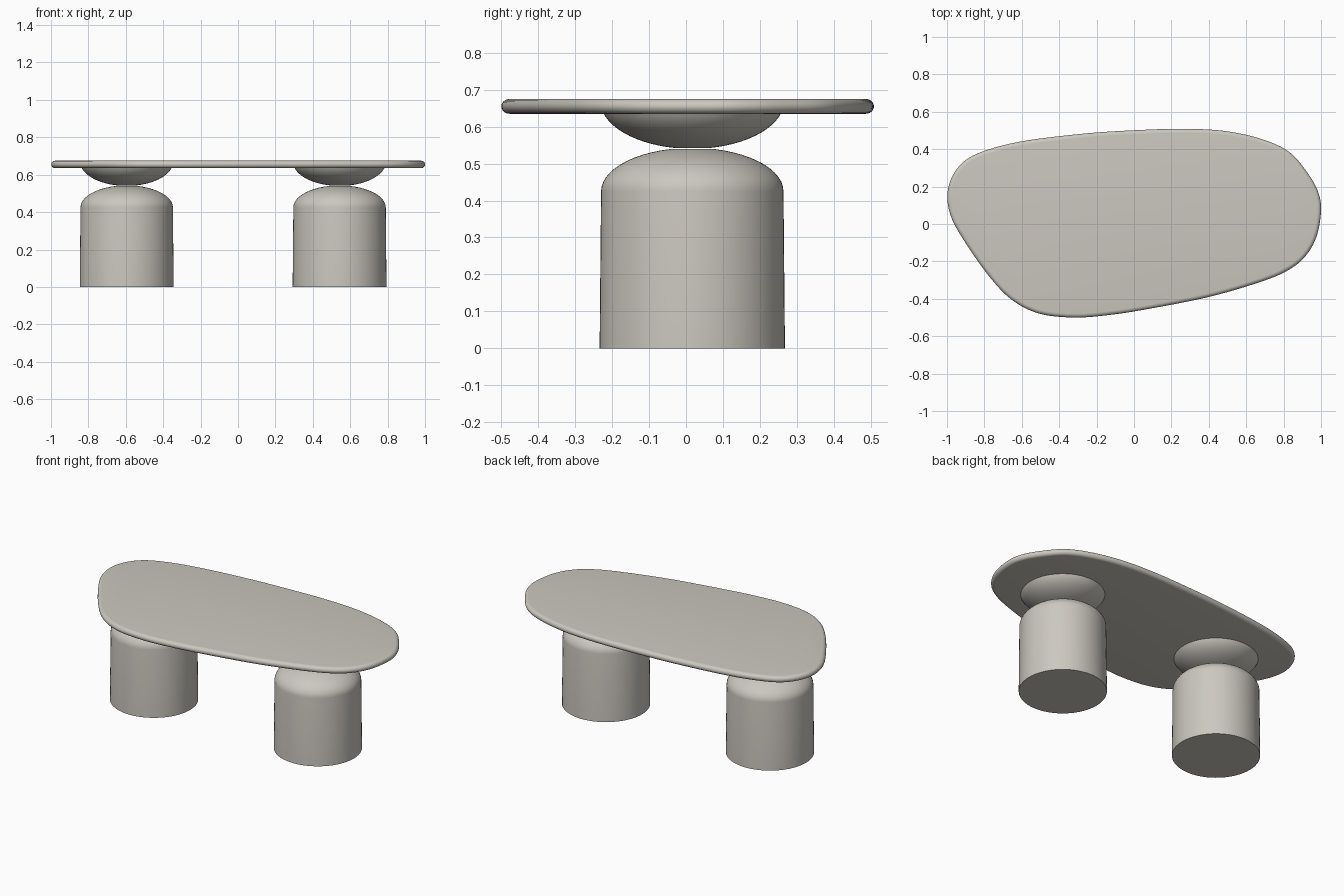
import bpy, bmesh, math
from mathutils import Vector

if "Cube" in bpy.data.objects:
    bpy.data.objects.remove(bpy.data.objects["Cube"])

stone = bpy.data.materials.new("warm grey stone")
stone.diffuse_color = (0.60, 0.575, 0.52, 1)
stone.use_nodes = True
stone.node_tree.nodes["Principled BSDF"].inputs["Base Color"].default_value = stone.diffuse_color


def loft(name, rings):
    """Skin a stack of closed rings and cap both ends."""
    bm = bmesh.new()
    loops = [[bm.verts.new(p) for p in ring] for ring in rings]
    n = len(loops[0])
    for a, b in zip(loops, loops[1:]):
        for i in range(n):
            j = (i + 1) % n
            bm.faces.new((a[i], a[j], b[j], b[i]))
    bm.faces.new(loops[0][::-1])
    bm.faces.new(loops[-1])
    bmesh.ops.recalc_face_normals(bm, faces=bm.faces[:])
    me = bpy.data.meshes.new(name)
    bm.to_mesh(me)
    bm.free()
    me.materials.append(stone)
    ob = bpy.data.objects.new(name, me)
    bpy.context.collection.objects.link(ob)
    bpy.ops.object.select_all(action='DESELECT')
    ob.select_set(True)
    bpy.context.view_layer.objects.active = ob
    bpy.ops.object.shade_smooth_by_angle(angle=math.radians(35))
    return ob


def smooth_closed(pts, steps):
    """Closed Catmull-Rom curve through the points."""
    out, n = [], len(pts)
    for i in range(n):
        a, b, c, d = (Vector(pts[(i + k) % n]) for k in (-1, 0, 1, 2))
        for s in range(steps):
            t = s / steps
            out.append(0.5 * (2 * b + (c - a) * t + (2 * a - 5 * b + 4 * c - d) * t * t
                              + (3 * b - a - 3 * c + d) * t ** 3))
    return out


def revolve(name, profile, cx, cy, sides=64):
    angles = [2 * math.pi * i / sides for i in range(sides)]
    return loft(name, [[(cx + r * math.cos(a), cy + r * math.sin(a), z) for a in angles]
                       for r, z in profile])


# Pebble-shaped table top with a rounded rim (outline runs counter-clockwise)
outline = [(1.0, 0.07), (0.975, -0.07), (0.91, -0.18), (0.81, -0.255), (0.66, -0.315),
           (0.4, -0.39), (0.1, -0.45), (-0.12, -0.485), (-0.32, -0.5), (-0.51, -0.478),
           (-0.66, -0.4), (-0.79, -0.26), (-0.93, -0.055), (-0.985, 0.06), (-0.997, 0.17),
           (-0.96, 0.275), (-0.88, 0.355), (-0.74, 0.41), (-0.55, 0.45), (-0.25, 0.485),
           (0.0, 0.501), (0.25, 0.509), (0.48, 0.498), (0.68, 0.455), (0.83, 0.385),
           (0.93, 0.27), (0.985, 0.17)][::-1]
curve = smooth_closed(outline, 6)
n = len(curve)
inward = []
for i in range(n):
    t = (curve[(i + 1) % n] - curve[i - 1]).normalized()
    inward.append(Vector((-t.y, t.x)))
rings = []
z_mid, half, depth = 0.655, 0.02, 0.022
for k in range(13):
    a = -math.pi / 2 + math.pi * k / 12
    off = depth * (1 - math.cos(a))
    rings.append([(p.x + d.x * off, p.y + d.y * off, z_mid + half * math.sin(a))
                  for p, d in zip(curve, inward)])
loft("table_top", rings)

# Domed cylinder legs, each meeting an upturned bowl under the top
leg = [(0.251, 0.0), (0.247, 0.425)]
leg += [(0.247 * math.cos(a), 0.425 + 0.118 * math.sin(a))
        for a in (math.radians(76) * k / 12 for k in range(1, 13))]
bowl = [(0.249 * math.cos(a), 0.67 - 0.13 * math.sin(a))
        for a in (math.radians(80 - 66 * k / 12) for k in range(13))]
bowl.append((0.24, 0.645))
for side, cx in (("left", -0.595), ("right", 0.543)):
    revolve(side + "_leg", leg, cx, 0.017)
    revolve(side + "_bowl", bowl, cx, 0.017)
